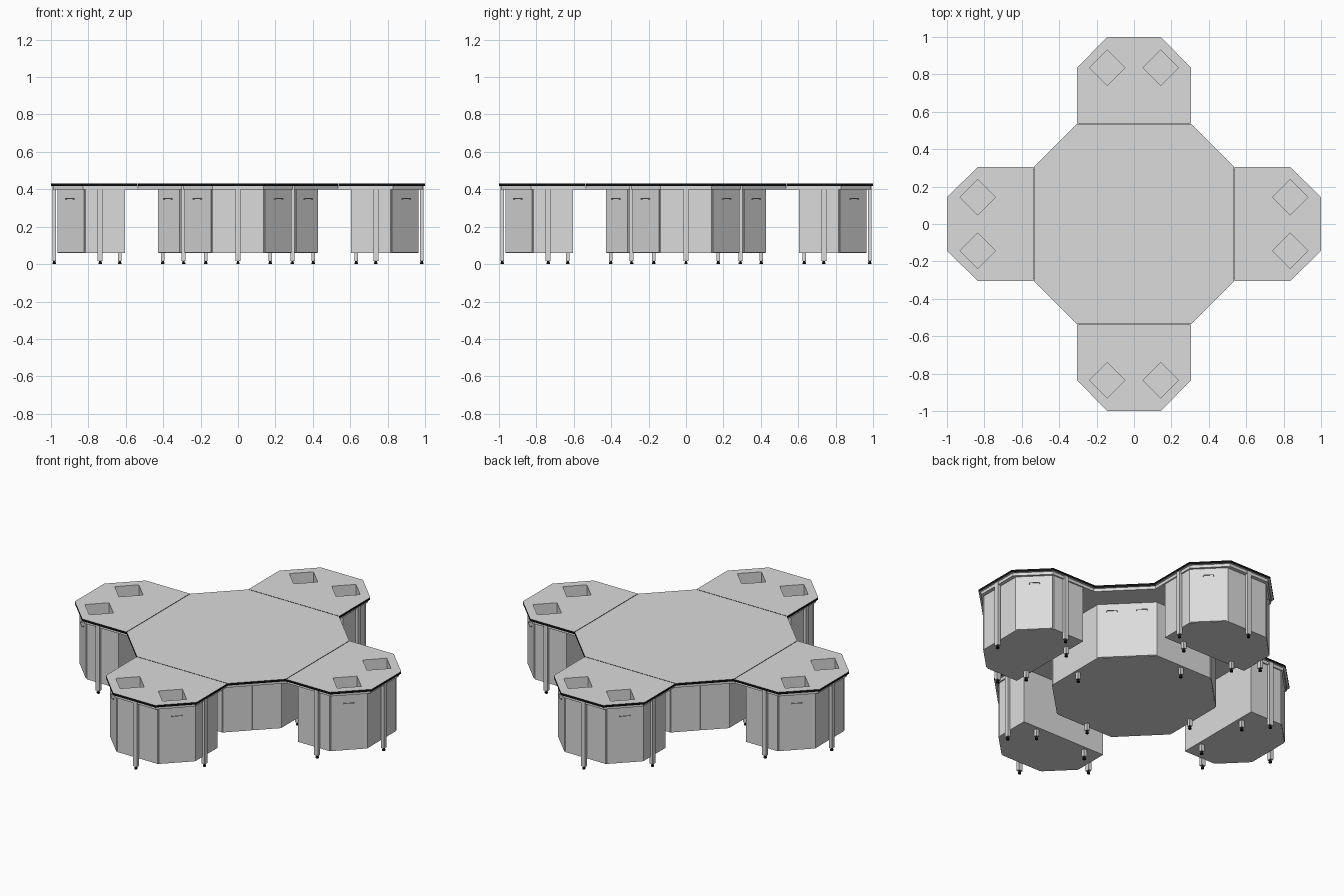
import bpy
import bmesh
from math import pi, radians, sqrt
from mathutils import Matrix

cube = bpy.data.objects.get("Cube")
if cube:
    bpy.data.objects.remove(cube, do_unlink=True)


def material(name, value):
    mat = bpy.data.materials.new(name)
    mat.use_nodes = True
    colour = (value, value, value, 1)
    mat.diffuse_color = colour
    mat.node_tree.nodes["Principled BSDF"].inputs["Base Color"].default_value = colour
    return mat


GREY = material("light_grey", 0.71)
BLACK = material("black_trim", 0.005)
TOP, UNDER, CARCASS, BASE, PAD = 0.431, 0.418, 0.40, 0.06, 0.018


def finish(name, bm, is_black=None):
    """Make an object; faces passing the is_black rule get the trim colour."""
    bmesh.ops.recalc_face_normals(bm, faces=bm.faces)
    if is_black:
        for face in bm.faces:
            face.material_index = int(is_black(face))
    mesh = bpy.data.meshes.new(name)
    bm.to_mesh(mesh)
    bm.free()
    mesh.materials.append(GREY)
    if is_black:
        mesh.materials.append(BLACK)
    obj = bpy.data.objects.new(name, mesh)
    bpy.context.collection.objects.link(obj)
    return obj


def prism(name, outline, low, high, is_black=None):
    bm = bmesh.new()
    face = bm.faces.new([bm.verts.new((x, y, low)) for x, y in outline])
    new = bmesh.ops.extrude_face_region(bm, geom=[face])["geom"]
    verts = [v for v in new if isinstance(v, bmesh.types.BMVert)]
    bmesh.ops.translate(bm, verts=verts, vec=(0, 0, high - low))
    return finish(name, bm, is_black)


def is_edge(face):
    return abs(face.normal.z) < 0.5


def is_pad(face):
    return face.calc_center_median().z < PAD - 0.0001


def add_box(bm, centre, size, place=Matrix()):
    bmesh.ops.create_cube(bm, size=1, matrix=place @ Matrix.Translation(centre)
                          @ Matrix.Diagonal((*size, 1)))


def add_disc(bm, low, high, radius, place):
    bmesh.ops.create_cone(bm, cap_ends=True, segments=12, radius1=radius, radius2=radius,
                          depth=high - low,
                          matrix=place @ Matrix.Translation((0, 0, (low + high) / 2)))


def placed(x, y, degrees=0):
    return Matrix.Translation((x, y, 0)) @ Matrix.Rotation(radians(degrees), 4, "Z")


def mirrored(points):
    return points + [(-x, y) for x, y in reversed(points)]


def octagon(long, short):
    return mirrored([(short, -long), (long, -short), (long, short), (short, long)])


def support(name, place, height, width):
    """Upright with a black stem and a round black pad on the floor."""
    bm = bmesh.new()
    add_box(bm, (0, 0, (height + PAD) / 2), (width, 0.02, height - PAD), place)
    add_disc(bm, 0.008, PAD, 0.006, place)
    add_disc(bm, 0, 0.008, 0.009, place)
    return finish(name, bm, is_pad)


def door(name, place, width):
    """Door plate with a thin raised bar handle, facing local -y."""
    bm = bmesh.new()
    add_box(bm, (0, -0.002, (BASE + CARCASS) / 2),
            (width, 0.008, CARCASS - BASE - 0.004), place)
    add_box(bm, (0, -0.017, 0.351), (0.06, 0.003, 0.003), place)
    for side in (-1, 1):
        add_box(bm, (side * 0.0285, -0.011, 0.3485), (0.003, 0.014, 0.005), place)
    return finish(name, bm)


# Front wing: worktop, apron and carcass share one kind of outline
worktop = prism("wing_worktop", mirrored(
    [(0.306, -0.538), (0.306, -0.835), (0.142, -1.0)]), UNDER, TOP, is_edge)
apron = prism("wing_apron", mirrored(
    [(0.293, -0.535), (0.293, -0.83), (0.137, -0.988)]), CARCASS, UNDER)
carcass = prism("wing_cabinet", mirrored(
    [(0.285, -0.605), (0.285, -0.816), (0.135, -0.966)]), BASE, CARCASS)

# Two square sinks sunk through the wing
bm = bmesh.new()
for side in (-1, 1):
    add_box(bm, (0, 0, 0.43), (0.135, 0.135, 0.13), placed(side * 0.143, -0.835, 45))
cutter = finish("sink_cutter", bm)
cutter.hide_render = True
for part in (worktop, apron, carcass):
    cut = part.modifiers.new("sinks", "BOOLEAN")
    cut.operation = "DIFFERENCE"
    cut.solver = "EXACT"
    cut.object = cutter
bpy.context.view_layer.update()
graph = bpy.context.evaluated_depsgraph_get()
for part in (worktop, apron, carcass):
    mesh = bpy.data.meshes.new_from_object(part.evaluated_get(graph))
    part.modifiers.clear()
    part.data = mesh
bpy.data.objects.remove(cutter, do_unlink=True)

# End leg of the wing, and one foot below each flat side of the central cabinet
quarter = [worktop, apron, carcass,
           support("wing_end_leg", placed(0, -0.982), UNDER, 0.027),
           support("centre_foot", placed(0, -0.402), BASE, 0.02)]

# Wing side legs, inner feet and angled doors; paired doors on the central diagonal
LONG, SHORT = 0.425, 0.19
middle = (LONG + SHORT) / 2
door_width = (LONG - SHORT) / sqrt(2)
for side, label in ((1, "left"), (-1, "right")):
    quarter.append(support(f"wing_{label}_leg", placed(side * 0.291, -0.737, 90), UNDER, 0.027))
    quarter.append(support(f"wing_{label}_foot", placed(side * 0.172, -0.632), BASE, 0.02))
    quarter.append(door(f"wing_{label}_door", placed(side * 0.21, -0.891, side * 45), 0.2))
    shift = side * (LONG - SHORT) / 4
    quarter.append(door(f"centre_{label}_door",
                        placed(middle + shift, -middle + shift, 45), door_width - 0.006))

# Repeat the quarter around the centre
for part in quarter:
    for turn in range(1, 4):
        copy = bpy.data.objects.new(f"{part.name}_{turn + 1}", part.data)
        copy.rotation_euler.z = turn * pi / 2
        bpy.context.collection.objects.link(copy)

# Central worktop, apron and cabinet
prism("centre_worktop", octagon(0.535, 0.306), UNDER, TOP, is_edge)
prism("centre_apron", octagon(0.535, 0.29), CARCASS, UNDER)
prism("centre_cabinet", octagon(LONG, SHORT), BASE, CARCASS)
